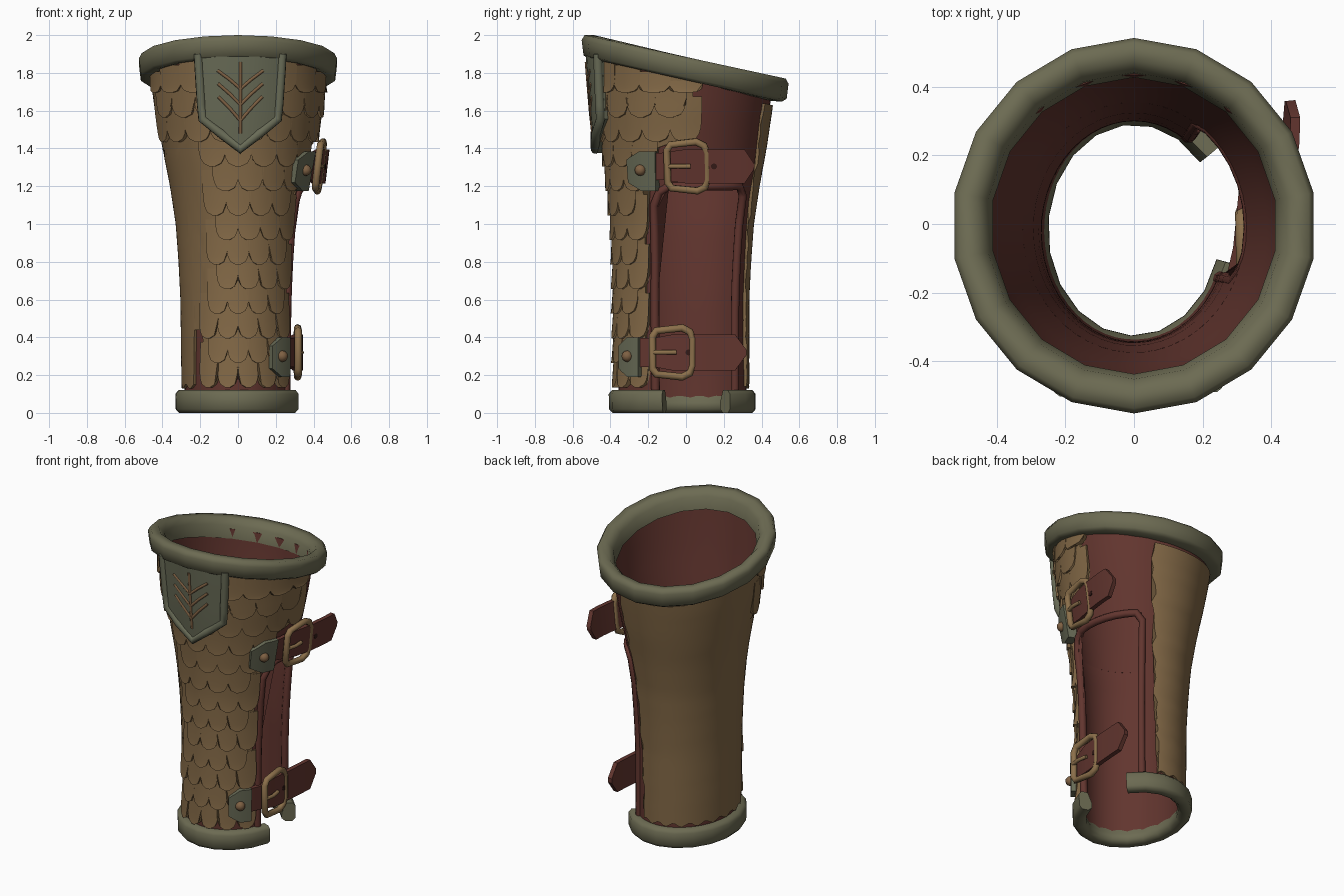
import bpy, bmesh
from math import sin, cos, radians, sqrt
from mathutils import Vector

if "Cube" in bpy.data.objects:
    bpy.data.objects.remove(bpy.data.objects["Cube"])


def material(name, rgb):
    m = bpy.data.materials.new(name)
    m.use_nodes = True
    m.diffuse_color = (*rgb, 1)
    m.node_tree.nodes["Principled BSDF"].inputs["Base Color"].default_value = (*rgb, 1)
    return m


TRIM = material("olive trim", (.150, .146, .085))
TAN = material("tan hide", (.223, .138, .061))
RED = material("red leather", (.122, .036, .028))
STEEL = material("grey green plate", (.140, .148, .094))
BRASS = material("brass", (.262, .162, .070))
BRONZE = material("bronze", (.210, .118, .056))
DARK = material("dark hole", (.032, .010, .008))

# Height, half width, front depth, back depth of the sleeve
PROFILE = [(0, .295, .37, .335), (.2, .30, .375, .335), (.6, .305, .378, .335),
           (.8, .315, .38, .345), (1, .33, .39, .36), (1.2, .36, .41, .39),
           (1.4, .40, .435, .427), (1.6, .44, .465, .457), (1.85, .475, .495, .485),
           (2.1, .50, .52, .505)]


def wrap(deg, z, off=0):
    """Point on the sleeve at an angle and height, pushed out by off."""
    for a, b in zip(PROFILE, PROFILE[1:]):
        if z <= b[0]:
            break
    k = (z - a[0]) / (b[0] - a[0])
    rx, yf, yb = (p + (q - p) * k for p, q in zip(a[1:], b[1:]))
    c, s = cos(radians(deg)), sin(radians(deg))
    return Vector(((rx + off) * c, (yb - yf) / 2 + ((yb + yf) / 2 + off) * s, z))


def top_height(deg):
    return 1.828 - .236 * .4875 * sin(radians(deg))


def finish(name, bm, mat, angle=35):
    bmesh.ops.recalc_face_normals(bm, faces=bm.faces)
    me = bpy.data.meshes.new(name)
    bm.to_mesh(me)
    bm.free()
    ob = bpy.data.objects.new(name, me)
    bpy.context.collection.objects.link(ob)
    me.materials.append(mat)
    bpy.ops.object.select_all(action='DESELECT')
    ob.select_set(True)
    bpy.context.view_layer.objects.active = ob
    bpy.ops.object.shade_smooth_by_angle(angle=radians(angle))


def add_loft(bm, rings, closed=False):
    rows = [[bm.verts.new(p) for p in r] for r in rings]
    n = len(rows[0])
    for i in range(len(rows) - (0 if closed else 1)):
        a, b = rows[i], rows[(i + 1) % len(rows)]
        for j in range(n):
            k = (j + 1) % n
            bm.faces.new((a[j], a[k], b[k], b[j]))
    if not closed:
        bm.faces.new(rows[0])
        bm.faces.new(rows[-1])


def loft(name, rings, mat, closed=False, angle=35):
    bm = bmesh.new()
    add_loft(bm, rings, closed)
    finish(name, bm, mat, angle)


def sheet_rings(fn, nu, nv, closed=False):
    """Thick sheet: fn(u, v, inner) gives the outer and inner points."""
    return [[fn(i / nu, j / nv, False) for j in range(nv + 1)] +
            [fn(i / nu, j / nv, True) for j in range(nv, -1, -1)]
            for i in range(nu + (0 if closed else 1))]


def tube(name, points, radius, mat, cyclic=False):
    cu = bpy.data.curves.new(name, 'CURVE')
    cu.dimensions = '3D'
    cu.bevel_depth = radius
    cu.bevel_resolution = 2
    cu.use_fill_caps = True
    sp = cu.splines.new('POLY')
    sp.points.add(len(points) - 1)
    for p, co in zip(sp.points, points):
        p.co = (*co, 1)
    sp.use_cyclic_u = cyclic
    cu.materials.append(mat)
    bpy.context.collection.objects.link(bpy.data.objects.new(name, cu))


# Leather sleeve: closed above, open on the strap side below
def upper_sleeve(u, v, inner):
    d = u * 360
    return wrap(d, 1.2 + v * (top_height(d) - 1.2), -.035 if inner else -.015)


def lower_sleeve(u, v, inner):
    z = .03 + v * 1.17
    end = 335 + 13 * max(0, (z - 1.05) / .15)
    return wrap(55 + u * (end - 55), z, -.035 if inner else -.015)


loft("upper_sleeve", sheet_rings(upper_sleeve, 48, 8, True), RED, True)
loft("lower_sleeve", sheet_rings(lower_sleeve, 40, 16), RED)


# Hide cover with ragged edges
def cover(u, v, inner):
    low = .14 + .012 * sin(u * 90)
    if .57 < u < .63:
        low = .44
    elif u >= .63:
        low = .20
    z = low + v * (1.74 - low)
    start = 76 - 7.5 * z + 1.5 * sin(z * 23) + 1.5 * sin(z * 41)
    end = 327 + 38 * min(1, max(0, (z - 1.32) / .15))
    d = start + u * (end - start)
    return wrap(d, low + v * (top_height(d) - .085 - low), -.02 if inner else 0)


loft("hide_cover", sheet_rings(cover, 72, 28), TAN)

# Overlapping scales on the front
bm = bmesh.new()
for row in range(13):
    z0 = .135 + row * .13
    left = 192 if z0 > 1.42 else 250 if z0 > .4 else 240
    right = 366 if z0 > 1.42 else 345 if z0 > 1.3 else 323
    for slot in range(20):
        mid = 180 + slot * 20 + (row % 2) * 10
        if not left <= mid <= right:
            continue

        def scale(u, v, inner):
            w = max(.2, sqrt(1 - max(0, 1 - v / .6) ** 2))
            z1 = min(z0 + .24, top_height(mid) - .06)
            z = z0 + (z1 - z0) * v ** 1.4
            return wrap(mid + (2 * u - 1) * 10.8 * w, z, -.01 if inner else .022 - .02 * v)
        add_loft(bm, sheet_rings(scale, 4, 7))
finish("front_scales", bm, TAN)

# Rolled trims: tilted top ring and open bottom ring
TOP = [(-.055, -.06), (.025, -.065), (.05, -.05), (.06, .03), (.045, .057),
       (-.005, .057), (-.04, .02)]
rings = []
for i in range(18):
    d = i * 20 + 10
    rings.append([wrap(d, 1.83, r) + Vector((0, 0, top_height(d) + h - 1.83)) for r, h in TOP])
loft("top_trim", rings, TRIM, True, 62)
BOTTOM = [(-.045, .02), (-.02, 0), (.02, 0), (.037, .02), (.037, .10), (.02, .12),
          (-.02, .12), (-.045, .055)]
loft("bottom_trim", [[wrap(40 + i * 19, h, r) for r, h in BOTTOM] for i in range(17)],
     TRIM, False, 62)

# Raised welt around the side opening
welt = [(-25, .05 + i * .15) for i in range(8)] + [(-20, 1.17), (-12, 1.2)]
welt += [(a, 1.2) for a in range(0, 51, 10)] + [(56, 1.15 - i * .157) for i in range(8)]
tube("opening_welt", [wrap(a, z, -.018) for a, z in welt], .023, RED)


# Shield plate with border and feather mark
def shield(u, v, off):
    low = 1.375 + .18 * abs(u)
    half = 26.5 + 1.5 * v
    return wrap(271.5 + u * half, low + v * (1.9 - low), off + .02 * (1 - v))


loft("shield_plate", sheet_rings(
    lambda u, v, inner: shield(2 * u - 1, v, -.02 if inner else .032), 8, 6), STEEL)
border = [shield(-.93, v, .026) for v in (1, .75, .5, .25, .04)]
border += [shield(u, .04, .026) for u in (-.5, 0, .5)]
border += [shield(.93, v, .026) for v in (.04, .25, .5, .75, 1)]
tube("shield_border", border, .025, STEEL)
tube("mark_stem", [shield(0, v, .03) for v in (.2, .4, .6, .8, .92)], .009, BRONZE)
for side in (-1, 1):
    for v in (.33, .49, .65):
        tube("mark_barb", [shield(side * k * .5, v + .15 * k, .03)
                           for k in (0, .5, 1)], .009, BRONZE)


# Strap, anchor plate, stud and buckle
def strap_set(label, path, z, half, lean, anchor, buckle_y, tilt, hole):
    pts = [Vector((x, y, z)) for x, y in path]
    rings = []
    for i, p in enumerate(pts):
        t = (pts[min(i + 1, len(pts) - 1)] - pts[max(i - 1, 0)]).normalized()
        n = Vector((t.y, -t.x, 0))
        h = (Vector((0, 0, 1)) + n * lean) * half
        h *= .15 if i == len(pts) - 1 else .8 if i < 2 else 1
        n *= .014
        rings.append([p + n + h, p + n - h, p - n - h, p - n + h])
    loft(label + "_strap", rings, RED)

    def anchor_plate(u, v, inner):
        h = .06 + .045 * min(1, u * 2)
        return wrap(anchor - 11 + 22 * u, z - .025 + (2 * v - 1) * h, -.02 if inner else .042)
    loft(label + "_anchor_plate", sheet_rings(anchor_plate, 6, 2), STEEL)
    bm = bmesh.new()
    bmesh.ops.create_uvsphere(bm, u_segments=12, v_segments=8, radius=.03)
    bmesh.ops.translate(bm, verts=bm.verts, vec=wrap(anchor, z - .02, .042))
    finish(label + "_stud", bm, BRONZE, 60)

    def at_y(y):
        for a, b in zip(pts, pts[1:]):
            if y <= b.y:
                break
        t = (b - a).normalized()
        return a.lerp(b, (y - a.y) / (b.y - a.y)), t, Vector((t.y, -t.x, 0))
    c, t, n = at_y(buckle_y)

    def place(a, b, out):
        return c + t * a + n * (out + lean * b) + Vector((0, 0, b))
    frame = [(-.105, -.085), (-.085, -.115), (.05, -.13), (.09, -.11), (.105, -.07)]
    frame += [(a, -b) for a, b in reversed(frame)]
    tube(label + "_buckle", [place(a, b, .014 - tilt * a) for a, b in frame], .02, BRASS, True)
    tube(label + "_prong", [place(-.1, 0, .035), place(-.04, 0, .038), place(.02, 0, .022)],
         .012, BRASS)

    # Punched hole as a thin disc
    p, t, n = at_y(hole)
    bm = bmesh.new()
    bmesh.ops.create_cone(bm, cap_ends=True, segments=10, radius1=.016, radius2=.016, depth=.006)
    bmesh.ops.rotate(bm, verts=bm.verts, matrix=n.to_track_quat('Z', 'Y').to_matrix())
    bmesh.ops.translate(bm, verts=bm.verts, vec=p + n * .014)
    finish(label + "_hole", bm, DARK)


strap_set("upper", [(.33, -.23), (.385, -.12), (.415, 0), (.443, .12), (.458, .24),
                    (.46, .31), (.455, .36)], 1.305, .09, .12, -31, .01, .15, .15)
strap_set("lower", [(.225, -.30), (.28, -.17), (.303, -.07), (.318, .08), (.327, .2),
                    (.33, .26), (.33, .32)], .32, .095, 0, -47, -.07, .12, .015)
